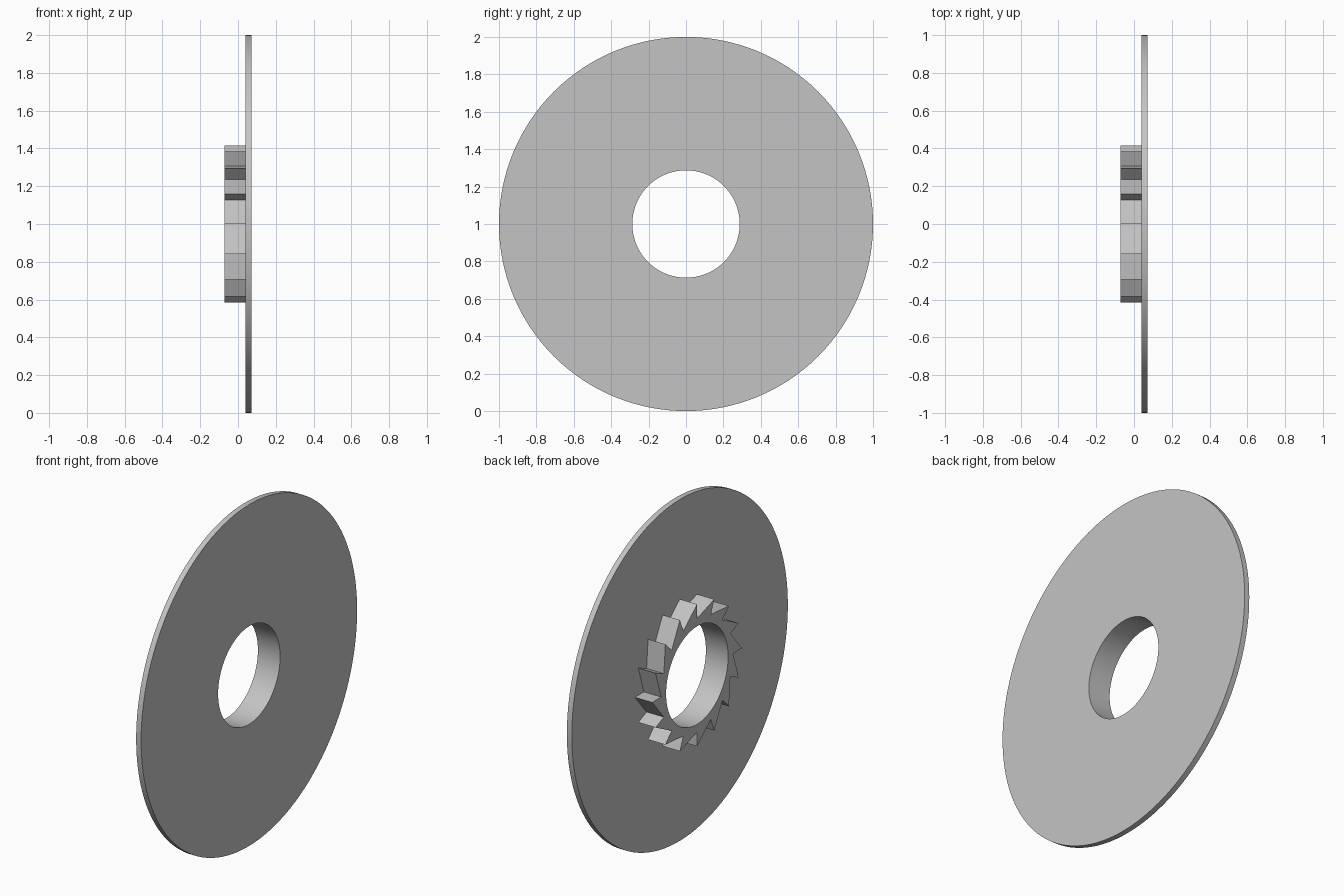
import bpy, bmesh
from math import sin, cos, tau

cube = bpy.data.objects.get("Cube")
if cube:
    bpy.data.objects.remove(cube)

BORE = 0.287

grey = bpy.data.materials.new("plain grey")
grey.use_nodes = True
colour = (0.55, 0.55, 0.55, 1)
grey.diffuse_color = colour
grey.node_tree.nodes["Principled BSDF"].inputs["Base Color"].default_value = colour


def ring(name, x0, x1, sectors, outline, arc_steps):
    """Bored plate across x; outline gives (sector fraction, radius) points."""
    bm = bmesh.new()

    def loop(x):
        def vert(turn, r):
            a = turn * tau
            return bm.verts.new((x, -r * sin(a), 1 + r * cos(a)))
        outer = [vert((k + f) / sectors, r) for k in range(sectors) for f, r in outline]
        n = sectors * arc_steps
        inner = [vert(i / n, BORE) for i in range(n)]
        return outer, inner

    ends = [loop(x0), loop(x1)]
    # Flat end caps, one face per sector
    for outer, inner in ends:
        for k in range(sectors):
            p, q = k * len(outline), k * arc_steps
            rim = [outer[(p + i) % len(outer)] for i in range(len(outline) + 1)]
            arc = [inner[(q + i) % len(inner)] for i in range(arc_steps + 1)]
            bm.faces.new(rim + arc[::-1])
    # Outer wall and bore wall
    for a, b in zip(*ends):
        for i in range(len(a)):
            j = (i + 1) % len(a)
            bm.faces.new((a[i], a[j], b[j], b[i]))
    bmesh.ops.recalc_face_normals(bm, faces=bm.faces)

    mesh = bpy.data.meshes.new(name)
    bm.to_mesh(mesh)
    bm.free()
    mesh.materials.append(grey)
    obj = bpy.data.objects.new(name, mesh)
    bpy.context.collection.objects.link(obj)
    bpy.ops.object.select_all(action="DESELECT")
    obj.select_set(True)
    bpy.context.view_layer.objects.active = obj
    bpy.ops.object.shade_smooth_by_angle()
    return obj


# Thin round plate
ring("disc", 0.04, 0.072, 128, [(0, 1.0)], 1)
# Saw-toothed hub: each tooth ramps up, then drops radially
ring("ratchet_hub", -0.072, 0.04, 16, [(0, 0.333), (1, 0.416)], 8)
